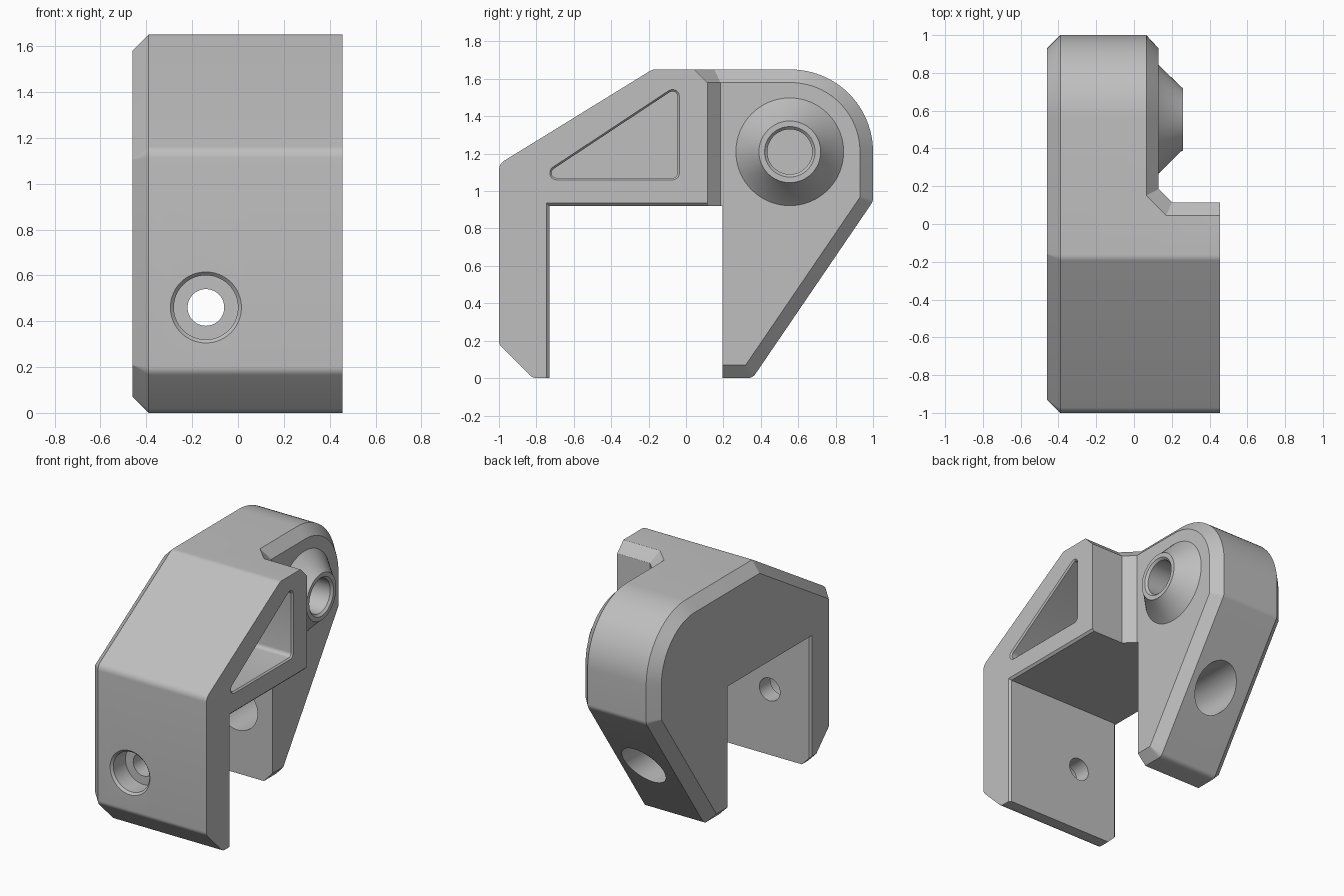
import bpy, bmesh, math
from mathutils import Vector

cube = bpy.data.objects.get("Cube")
if cube:
    bpy.data.objects.remove(cube, do_unlink=True)

grey = bpy.data.materials.new("plain grey")
grey.use_nodes = True
grey.diffuse_color = (0.52, 0.52, 0.52, 1)
grey.node_tree.nodes["Principled BSDF"].inputs["Base Color"].default_value = (0.52, 0.52, 0.52, 1)


def loft(name, loops):
    """Closed solid through equal-length loops of 3D points."""
    bm = bmesh.new()
    rings = [[bm.verts.new(p) for p in loop] for loop in loops]
    n = len(rings[0])
    for a, b in zip(rings, rings[1:]):
        for i in range(n):
            j = (i + 1) % n
            bm.faces.new((a[i], a[j], b[j], b[i]))
    bm.faces.new(rings[0][::-1])
    bm.faces.new(rings[-1])
    bmesh.ops.recalc_face_normals(bm, faces=bm.faces)
    mesh = bpy.data.meshes.new(name)
    bm.to_mesh(mesh)
    bm.free()
    mesh.materials.append(grey)
    ob = bpy.data.objects.new(name, mesh)
    bpy.context.collection.objects.link(ob)
    return ob


def inset(corners, d):
    """Move every side of a counter-clockwise outline inward by d."""
    out = []
    for i, (y, z, r) in enumerate(corners):
        p = Vector((y, z))
        u = (p - Vector(corners[i - 1][:2])).normalized()
        v = (Vector(corners[(i + 1) % len(corners)][:2]) - p).normalized()
        n1, n2 = Vector((-u.y, u.x)), Vector((-v.y, v.x))
        q = p + (n1 + n2) * d / (1 + n1.dot(n2))
        out.append((q.x, q.y, max(r - d, 0.006)))
    return out


def outline(corners, x, seg=6):
    """Outline with rounded corners, standing at the given x."""
    pts = []
    for i, (y, z, r) in enumerate(corners):
        p = Vector((y, z))
        u = (Vector(corners[i - 1][:2]) - p).normalized()
        v = (Vector(corners[(i + 1) % len(corners)][:2]) - p).normalized()
        half = u.angle(v) / 2
        c = p + (u + v).normalized() * r / math.sin(half)
        a = p + u * r / math.tan(half) - c
        b = p + v * r / math.tan(half) - c
        steps = seg * 4 if r > 0.2 else seg
        turn = math.pi - 2 * half
        for k in range(steps + 1):
            t = k / steps
            w = (a * math.sin((1 - t) * turn) + b * math.sin(t * turn)) / math.sin(turn)
            pts.append((x, c.x + w.x, c.y + w.y))
    return pts


def turned(name, axis, c1, c2, profile, seg=64):
    """Round solid along x or y; profile is (position, radius)."""
    loops = []
    for t, r in profile:
        ring = [(c1 + r * math.cos(2 * math.pi * i / seg),
                 c2 + r * math.sin(2 * math.pi * i / seg)) for i in range(seg)]
        loops.append([(t, a, b) if axis == "x" else (a, t, b) for a, b in ring])
    return loft(name, loops)


def combine(base, tool, op):
    tool.hide_render = True
    m = base.modifiers.new(tool.name, "BOOLEAN")
    m.operation, m.solver, m.object = op, "EXACT", tool
    bpy.context.view_layer.objects.active = base
    bpy.ops.object.modifier_apply(modifier=m.name)
    bpy.data.objects.remove(tool, do_unlink=True)


# Side outlines as (y, z, corner radius)
front = [(-1, 1.145, 0.06), (-1, 0.18, 0.05), (-0.82, 0, 0.06)]
whole = front + [(0.356, 0, 0.05), (1, 0.945, 0.06), (1, 1.65, 0.44), (-0.18, 1.65, 0.06)]
wide = front + [(0.115, 0, 0.004), (0.115, 1.58, 0.004), (0.045, 1.65, 0.004), (-0.18, 1.65, 0.06)]
small = inset(whole, 0.07)

# Chamfered main slab, wide front block and the corner web between them
body = loft("bracket_body", [outline(small, -0.46), outline(whole, -0.39),
                             outline(whole, 0.065), outline(small, 0.13)])
block = loft("front_block", [outline(wide, 0.0), outline(wide, 0.455)])
low = [(0, 0), (0.2, 0), (0.2, 0.115), (0.13, 0.185), (0, 0.185)]
high = [(0, 0), (0.171, 0), (0.171, 0.045), (0.065, 0.151), (0, 0.151)]
web = loft("corner_web", [[(x, y, z) for x, y in s]
                          for s, z in ((low, 0.88), (low, 1.58), (high, 1.65))])
combine(body, block, "UNION")
combine(body, web, "UNION")

# Opening between the legs, with slightly flared edges
gap = loft("gap_cutter", [[(x, y, -0.1), (x, 0.195, -0.1), (x, 0.195, z), (x, y, z)]
                          for x, y, z in ((-0.48, -0.765, 0.92), (-0.445, -0.73, 0.92),
                                          (0.44, -0.73, 0.92), (0.475, -0.765, 0.955))])
combine(body, gap, "DIFFERENCE")

# Triangular pocket in the side of the block
tri = [(-0.815, 1.06, 0.037), (-0.035, 1.06, 0.037), (-0.035, 1.575, 0.037)]
pocket = loft("pocket_cutter", [outline(inset(tri, 0.01), -0.3), outline(inset(tri, 0.01), 0.445),
                                outline(inset(tri, -0.02), 0.475)])
combine(body, pocket, "DIFFERENCE")

# Counterbored screw hole in the front leg and access hole in the back leg
combine(body, turned("screw_cutter", "y", -0.14, 0.46,
                     [(-1.02, 0.175), (-0.985, 0.14), (-0.85, 0.14), (-0.85, 0.08), (-0.6, 0.08)]),
        "DIFFERENCE")
combine(body, turned("access_cutter", "y", -0.14, 0.46, [(0.1, 0.155), (1.1, 0.155)]), "DIFFERENCE")

# Conical boss with a blind bore
combine(body, turned("boss", "x", 0.555, 1.21,
                     [(0.05, 0.288), (0.13, 0.288), (0.25, 0.17), (0.26, 0.165)]), "UNION")
combine(body, turned("bore_cutter", "x", 0.555, 1.21,
                     [(-0.1, 0.12), (0.245, 0.12), (0.28, 0.155)]), "DIFFERENCE")

# Shading
bpy.ops.object.select_all(action="DESELECT")
body.select_set(True)
bpy.context.view_layer.objects.active = body
bpy.ops.object.shade_smooth_by_angle(angle=math.radians(25))
